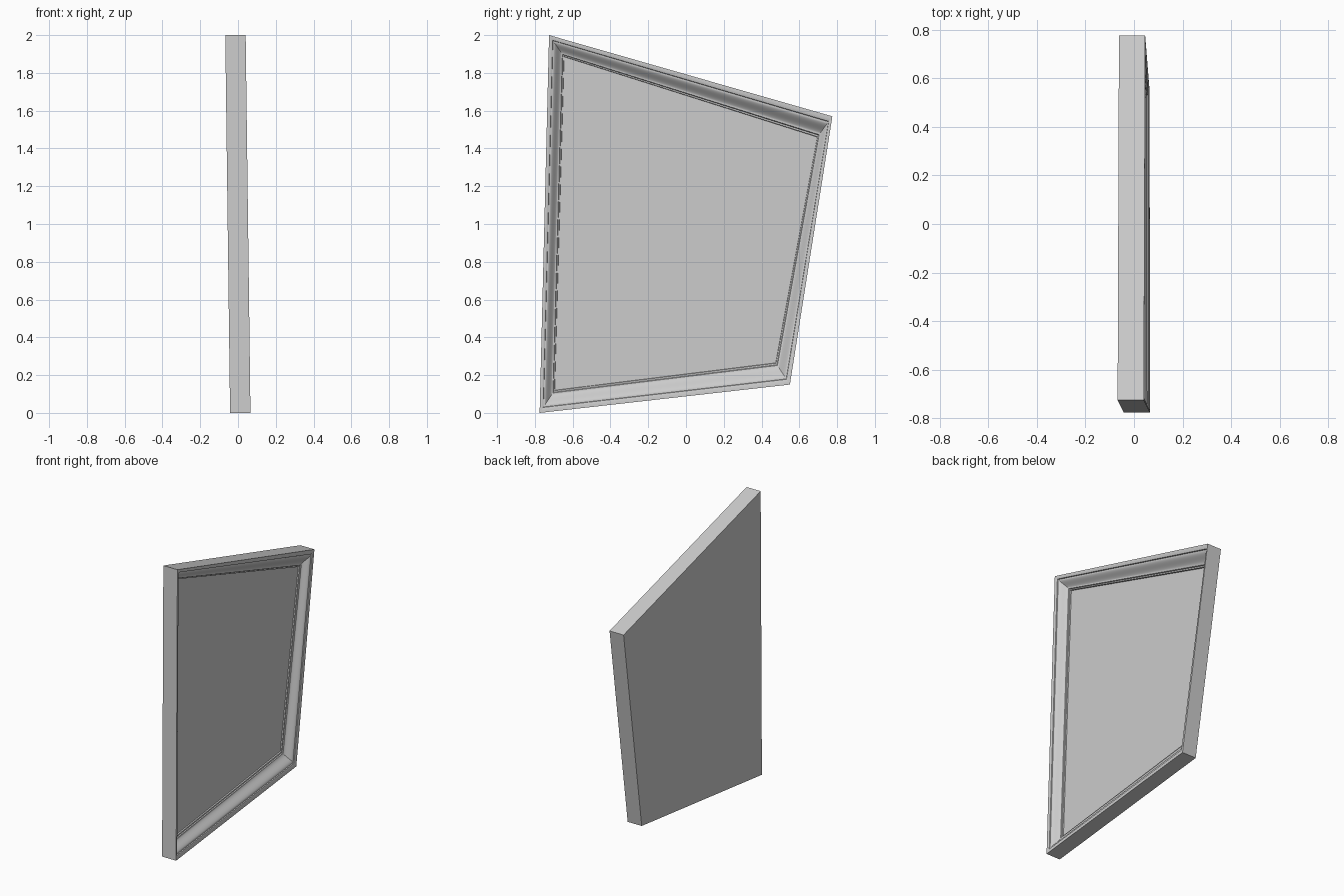
import bpy, bmesh, math

if "Cube" in bpy.data.objects:
    bpy.data.objects.remove(bpy.data.objects["Cube"])

# Corners of the skewed quad as (y, z): outer edge and inner opening
OUTER = [(-0.775, 0.0), (0.55, 0.15), (0.775, 1.57), (-0.725, 2.0)]
INNER = [(-0.695, 0.12), (0.475, 0.265), (0.695, 1.46), (-0.645, 1.885)]
DEPTH = 0.108
RECESS = 0.07
FRONT_X = 0.066
LEAN = 0.0127


def corner(i, t, d):
    """Point at corner i: t = 0 outer .. 1 inner, d = depth behind the front."""
    y = OUTER[i][0] + (INNER[i][0] - OUTER[i][0]) * t
    z = OUTER[i][1] + (INNER[i][1] - OUTER[i][1]) * t
    return (FRONT_X - LEAN * z - d, y, z)


def build(name, profile, cap_start=False, cap_end=False):
    """Sweep a profile of (t, depth) around the four mitred corners."""
    bm = bmesh.new()
    loops = [[bm.verts.new(corner(i, t, d)) for i in range(4)] for t, d in profile]
    for a, b in zip(loops, loops[1:]):
        for i in range(4):
            j = (i + 1) % 4
            bm.faces.new((a[i], a[j], b[j], b[i]))
    if cap_start:
        bm.faces.new(loops[0][::-1])
    if cap_end:
        bm.faces.new(loops[-1])
    mesh = bpy.data.meshes.new(name)
    bm.to_mesh(mesh)
    bm.free()
    ob = bpy.data.objects.new(name, mesh)
    bpy.context.collection.objects.link(ob)
    bpy.ops.object.select_all(action='DESELECT')
    ob.select_set(True)
    bpy.context.view_layer.objects.active = ob
    bpy.ops.object.shade_smooth_by_angle(angle=math.radians(25))
    return ob


# Moulding: back edge, flat outer lip, small step, S-curve, inner step
profile = [(0, DEPTH), (0, 0), (0.1, 0.0), (0.24, 0.005), (0.26, 0.011)]
N = 12
for k in range(1, N + 1):
    u = k / N
    s = u * u * (3 - 2 * u)
    profile.append((0.26 + 0.62 * u, 0.011 + 0.044 * s))
profile += [(0.91, 0.061), (0.98, 0.062), (1.0, RECESS)]
build("picture_frame", profile, cap_start=True)

# Flat recessed panel inside the opening
build("panel", [(1.0, RECESS)], cap_end=True)
